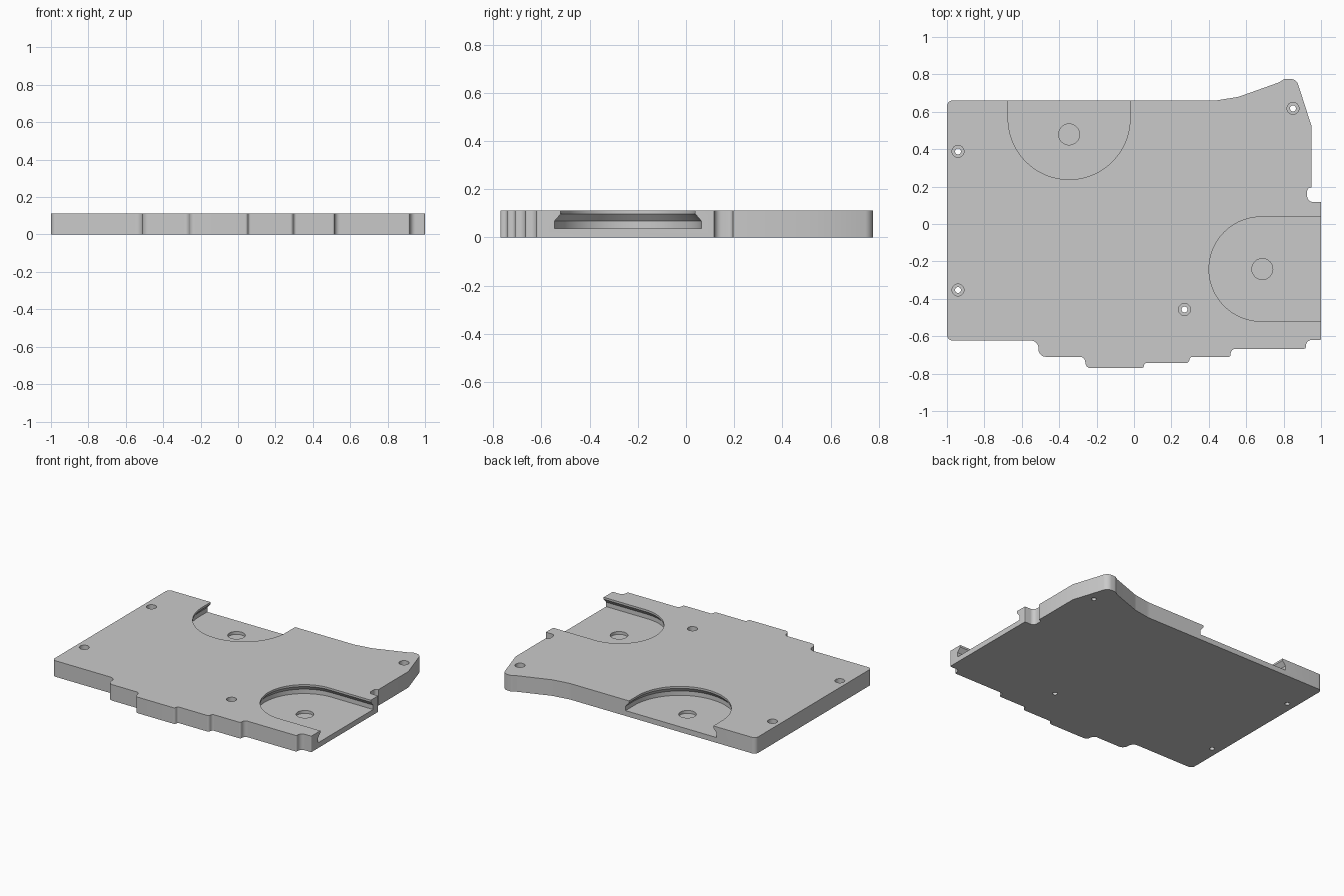
import bpy, bmesh
from math import sin, cos, tan, pi
from mathutils import Vector

cube = bpy.data.objects.get("Cube")
if cube:
    bpy.data.objects.remove(cube, do_unlink=True)

HEIGHT, FLOOR = 0.112, 0.037
GREY = (0.59, 0.59, 0.59, 1)

grey = bpy.data.materials.new("plain grey")
grey.use_nodes = True
grey.diffuse_color = GREY
grey.node_tree.nodes["Principled BSDF"].inputs["Base Color"].default_value = GREY


def loft(name, sections):
    """Closed solid through (z, outline) sections with equal point counts."""
    bm = bmesh.new()
    rings = [[bm.verts.new((p[0], p[1], z)) for p in pts] for z, pts in sections]
    n = len(rings[0])
    for low, high in zip(rings, rings[1:]):
        for i in range(n):
            j = (i + 1) % n
            bm.faces.new((low[i], low[j], high[j], high[i]))
    bm.faces.new(rings[0][::-1])
    bm.faces.new(rings[-1])
    bmesh.ops.recalc_face_normals(bm, faces=bm.faces)
    mesh = bpy.data.meshes.new(name)
    bm.to_mesh(mesh)
    bm.free()
    mesh.materials.append(grey)
    ob = bpy.data.objects.new(name, mesh)
    bpy.context.collection.objects.link(ob)
    return ob


def rounded(corners, steps=8):
    """Outline with a fillet of the given radius at each (x, y, radius) corner."""
    out = []
    for i, (x, y, r) in enumerate(corners):
        p = Vector((x, y, 0))
        if not r:
            out.append(p)
            continue
        u, v = [(Vector((*q[:2], 0)) - p).normalized()
                for q in (corners[i - 1], corners[(i + 1) % len(corners)])]
        half = u.angle(v) / 2
        c = p + (u + v).normalized() * (r / sin(half))
        t = r / tan(half)
        a, b = (p + u * t - c).normalized(), (p + v * t - c).normalized()
        out += [c + a.slerp(b, k / steps) * r for k in range(steps + 1)]
    return out


def circle(x, y, r, n=32):
    return [(x + r * cos(2 * pi * k / n), y + r * sin(2 * pi * k / n)) for k in range(n)]


def slot_outline(x, y, r, heading, length, n=48):
    """Half circle continued straight towards the open edge."""
    d = Vector((cos(heading), sin(heading)))
    s = Vector((-d.y, d.x))
    c = Vector((x, y))
    arc = [c + s * (r * cos(pi * k / n)) - d * (r * sin(pi * k / n)) for k in range(n + 1)]
    return arc + [c - s * r + d * length, c + s * r + d * length]


def cut(target, cutter):
    cutter.hide_render = True
    mod = target.modifiers.new("cut", 'BOOLEAN')
    mod.operation, mod.solver, mod.object = 'DIFFERENCE', 'EXACT', cutter
    bpy.context.view_layer.objects.active = target
    bpy.ops.object.modifier_apply(modifier=mod.name)
    bpy.data.objects.remove(cutter, do_unlink=True)


# Plate outline, anticlockwise from the front left corner
corners = [
    (-1, -.623, .03), (-.511, -.623, .04), (-.511, -.71, .04),
    (-.265, -.71, .028), (-.255, -.771, .028), (.05, -.771, .014),
    (.056, -.743, .014), (.292, -.743, .016), (.3, -.71, .016),
    (.516, -.71, .012), (.518, -.667, .028), (.918, -.667, .01),
    (.922, -.62, .03), (1, -.62, .008), (1, .118, .004),
    (.926, .118, .03), (.926, .195, .02), (.948, .195, 0),
    (.948, .527, 0), (.868, .776, .045), (.805, .776, .03),
    (.775, .757, .02), (.559, .68, .1), (.437, .66, .2), (-1, .66, .03),
]
outline = rounded(corners)
plate = loft("plate", [(0, outline), (HEIGHT, outline)])

# Undercut slots opening to the right and back edges
for x, y, r, heading in ((.68, -.241, .279, 0), (-.347, .564, .326, pi / 2)):
    wide = slot_outline(x, y, r + .026, heading, .5)
    lip = slot_outline(x, y, r, heading, .5)
    cut(plate, loft("slot_cutter", [(FLOOR, wide), (.068, wide), (.098, lip), (.2, lip)]))

# Shallow round recesses in the slot floors
for x, y in ((.686, -.241), (-.347, .479)):
    ring = circle(x, y, .056)
    cut(plate, loft("recess_cutter", [(.017, ring), (.06, ring)]))

# Counterbored screw holes
for x, y in ((-.941, .388), (-.941, -.353), (.27, -.457), (.85, .618)):
    for r, low in ((.032, .06), (.016, -.1)):
        ring = circle(x, y, r)
        cut(plate, loft("screw_cutter", [(low, ring), (.2, ring)]))

bpy.ops.object.select_all(action='DESELECT')
plate.select_set(True)
bpy.context.view_layer.objects.active = plate
bpy.ops.object.shade_smooth_by_angle(angle=pi / 6)
